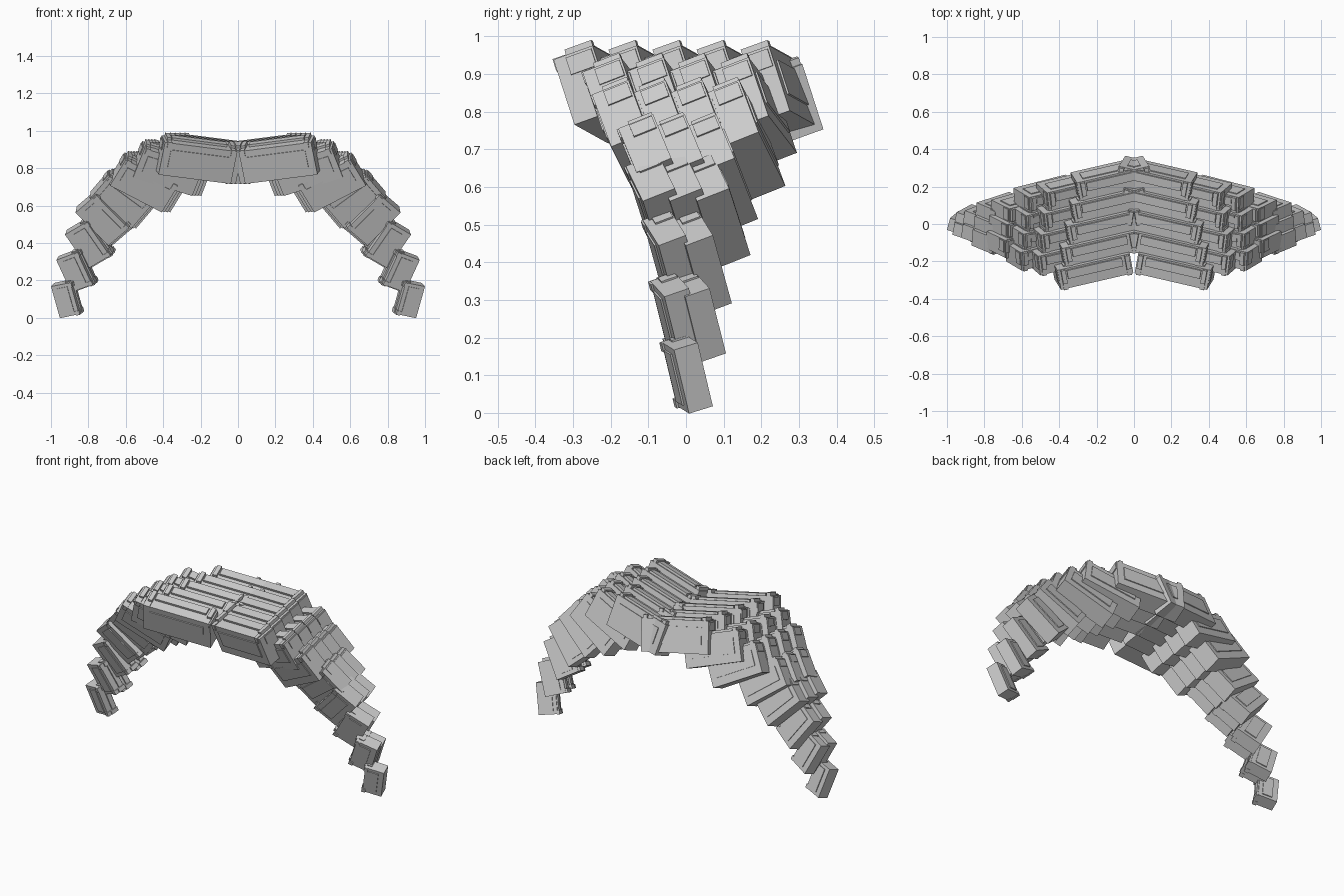
import bpy
import bmesh
from math import radians
from mathutils import Matrix, Vector

if "Cube" in bpy.data.objects:
    bpy.data.objects.remove(bpy.data.objects["Cube"], do_unlink=True)

# Block axes in the crown tier: long axis outward, depth axis back, height axis up
long_axis = Vector((0.967, -0.223, 0.124)).normalized()
up_axis = Vector((-0.19, -0.3, 0.93))
up_axis = (up_axis - long_axis * up_axis.dot(long_axis)).normalized()
back_axis = up_axis.cross(long_axis)
BASE = Matrix((long_axis, back_axis, up_axis)).transposed()


def add_box(bm, lo, hi, rot, corner):
    """Box between two local corners, turned and moved into place."""
    lo, hi = Vector(lo), Vector(hi)
    place = Matrix.Translation(corner) @ rot.to_4x4()
    bmesh.ops.create_cube(bm, size=1, matrix=place @ Matrix.Translation((lo + hi) / 2)
                          @ Matrix.Diagonal((*(hi - lo), 1)))


def add_block(bm, size, rot, corner):
    """Block measured from its outer, front, top corner, with raised panels."""
    l, d, h = size
    t = 0.005
    rise = 0.1 * h
    # main body
    add_box(bm, (-l, 0, -h), (0, d, 0), rot, corner)
    # front and back panels
    for y in (0, d):
        add_box(bm, (-0.9 * l, y - t, -0.72 * h), (-0.1 * l, y + t, -0.2 * h), rot, corner)
    # top rail
    add_box(bm, (-0.88 * l, 0.5 * d, -t), (-0.12 * l, 0.92 * d, 0.7 * rise), rot, corner)
    # brackets at both ends of the rail, hooked over the front edge
    for a in (-0.95, -0.07):
        x0, x1 = a * l - 0.012, a * l + 0.012
        add_box(bm, (x0, 0.3 * d, -t), (x1, 0.98 * d, rise), rot, corner)
        add_box(bm, (x0, -t, -0.16 * h), (x1, 0.3 * d, t), rot, corner)
    # outer end panel
    add_box(bm, (-t, 0.3 * d, -0.3 * h), (t, 0.95 * d, -0.04 * h), rot, corner)


def add_tier(name, corner, size, turn, rows, step):
    """Row of blocks running back, mirrored to the other side."""
    bm = bmesh.new()
    rot = Matrix.Rotation(-radians(turn), 3, 'Y') @ BASE
    for i in range(rows):
        add_block(bm, size, rot, Vector(corner) + i * Vector(step))
    mesh = bpy.data.meshes.new(name)
    bm.to_mesh(mesh)
    bm.free()
    obj = bpy.data.objects.new(name, mesh)
    bpy.context.collection.objects.link(obj)
    obj.modifiers.new("mirror", 'MIRROR').use_mirror_merge = False


# name, outer front top corner, block size, turn, rows, step between rows
TIERS = [
    ("crown_blocks", (0.39, -0.352, 0.938), (0.40, 0.112, 0.185), 0, 5, (-0.026, 0.117, 0)),
    ("upper_shoulder_blocks", (0.50, -0.275, 0.905), (0.34, 0.11, 0.175), 10, 4, (-0.016, 0.113, 0)),
    ("shoulder_blocks", (0.60, -0.25, 0.845), (0.32, 0.105, 0.17), 20, 4, (-0.015, 0.098, 0)),
    ("lower_shoulder_blocks", (0.69, -0.18, 0.755), (0.28, 0.10, 0.16), 29, 3, (-0.012, 0.084, 0)),
    ("upper_side_blocks", (0.76, -0.16, 0.655), (0.255, 0.092, 0.15), 38, 3, (-0.01, 0.072, 0)),
    ("side_blocks", (0.81, -0.115, 0.512), (0.225, 0.078, 0.14), 48, 2, (-0.01, 0.072, 0)),
    ("lower_side_blocks", (0.86, -0.095, 0.35), (0.195, 0.07, 0.125), 58, 2, (-0.01, 0.055, 0)),
    ("tip_block", (0.897, -0.065, 0.188), (0.18, 0.068, 0.11), 67, 1, (0, 0, 0)),
]
for tier in TIERS:
    add_tier(*tier)
